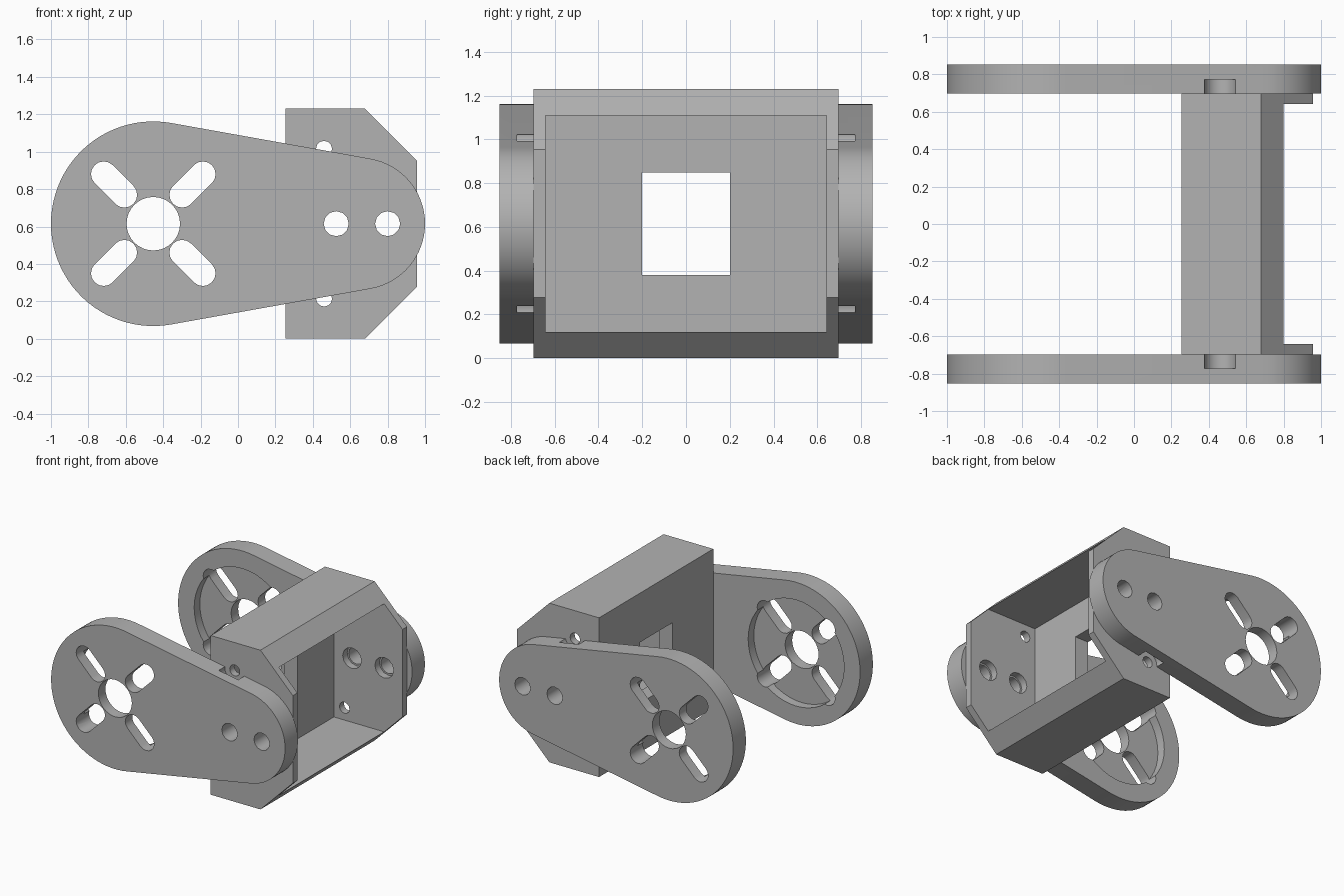
import bpy, bmesh, math
from mathutils import Vector

cube = bpy.data.objects.get("Cube")
if cube:
    bpy.data.objects.remove(cube, do_unlink=True)

grey = bpy.data.materials.new("plain grey")
grey.use_nodes = True
COLOR = (0.45, 0.45, 0.45, 1)
grey.diffuse_color = COLOR
grey.node_tree.nodes["Principled BSDF"].inputs["Base Color"].default_value = COLOR

MID = 0.615                 # height of the long axis
INNER, OUTER = 0.697, 0.853  # faces of the side arms
BIG = (-0.453, MID)         # centre of the round arm end


def prism(name, outline, y0, y1):
    """Extrude an x-z outline from y0 to y1."""
    bm = bmesh.new()
    face = bm.faces.new([bm.verts.new((x, y0, z)) for x, z in outline])
    new = bmesh.ops.extrude_face_region(bm, geom=[face])["geom"]
    verts = [v for v in new if isinstance(v, bmesh.types.BMVert)]
    bmesh.ops.translate(bm, verts=verts, vec=(0, y1 - y0, 0))
    bmesh.ops.recalc_face_normals(bm, faces=bm.faces)
    mesh = bpy.data.meshes.new(name)
    bm.to_mesh(mesh)
    bm.free()
    mesh.materials.append(grey)
    obj = bpy.data.objects.new(name, mesh)
    bpy.context.collection.objects.link(obj)
    return obj


def arc(center, r, start, end, steps):
    angles = [math.radians(start + (end - start) * i / steps) for i in range(steps + 1)]
    return [(center[0] + r * math.cos(a), center[1] + r * math.sin(a)) for a in angles]


def circle(center, r, sides):
    return arc(center, r, 0, 360, sides)[:-1]


def rect(x0, x1, z0, z1):
    return [(x0, z0), (x1, z0), (x1, z1), (x0, z1)]


def cut(obj, outline, y0, y1):
    """Subtract a prism from the object and discard the cutter."""
    cutter = prism("cutter", outline, y0, y1)
    cutter.hide_render = True
    mod = obj.modifiers.new("cut", "BOOLEAN")
    mod.operation, mod.solver, mod.object = "DIFFERENCE", "EXACT", cutter
    bpy.context.view_layer.objects.active = obj
    bpy.ops.object.modifier_apply(modifier=mod.name)
    bpy.data.objects.remove(cutter, do_unlink=True)


def finish(obj):
    bpy.ops.object.select_all(action="DESELECT")
    obj.select_set(True)
    bpy.context.view_layer.objects.active = obj
    bpy.ops.object.shade_smooth_by_angle(angle=math.radians(31))


# Side arms: tapered plates joining a large and a small round end
def make_arm(name, side):
    r1, r2, small = 0.547, 0.353, (0.647, MID)
    t = math.degrees(math.acos((r1 - r2) / (small[0] - BIG[0])))
    outline = arc(BIG, r1, t, 360 - t, 48) + arc(small, r2, -t, t, 32)
    arm = prism(name, outline, side * INNER, side * OUTER)
    near, far = side * (INNER - 0.1), side * (OUTER + 0.1)

    # Round pocket on the inner face, then the hub hole
    cut(arm, circle(BIG, 0.41, 48), near, side * (INNER + 0.07))
    cut(arm, circle(BIG, 0.143, 32), near, far)
    # Four diagonal slots
    for k in range(4):
        a = 45 + 90 * k
        d = Vector((math.cos(math.radians(a)), math.sin(math.radians(a))))
        hub = Vector(BIG)
        slot = arc(hub + d * 0.375, 0.068, a - 90, a + 90, 8)
        slot += arc(hub + d * 0.218, 0.068, a + 90, a + 270, 8)
        cut(arm, slot, near, far)
    # Two mounting holes and the relief notches in the edges
    for x in (0.525, 0.80):
        cut(arm, circle((x, MID), 0.067, 12), near, far)
    for s in (-1, 1):
        cut(arm, circle((0.46, MID + s * 0.4), 0.085, 24), near, side * (INNER + 0.075))
    finish(arm)


make_arm("front_arm", -1)
make_arm("back_arm", 1)

# Bracket: chamfered block hollowed from the open +x side
bracket = prism("bracket", [(0.255, 0), (0.68, 0), (0.957, 0.277), (0.957, 0.953),
                            (0.68, 1.23), (0.255, 1.23)], -INNER, INNER)
cut(bracket, rect(0.37, 1.2, 0.12, 1.11), -0.642, 0.642)
# Window through the end wall
cut(bracket, rect(0.1, 0.5, 0.38, 0.85), -0.2, 0.2)
# Holes through both cheeks
for x in (0.525, 0.80):
    cut(bracket, circle((x, MID), 0.08, 12), -1, 1)
for s in (-1, 1):
    cut(bracket, circle((0.46, MID + s * 0.4), 0.043, 12), -1, 1)
finish(bracket)
